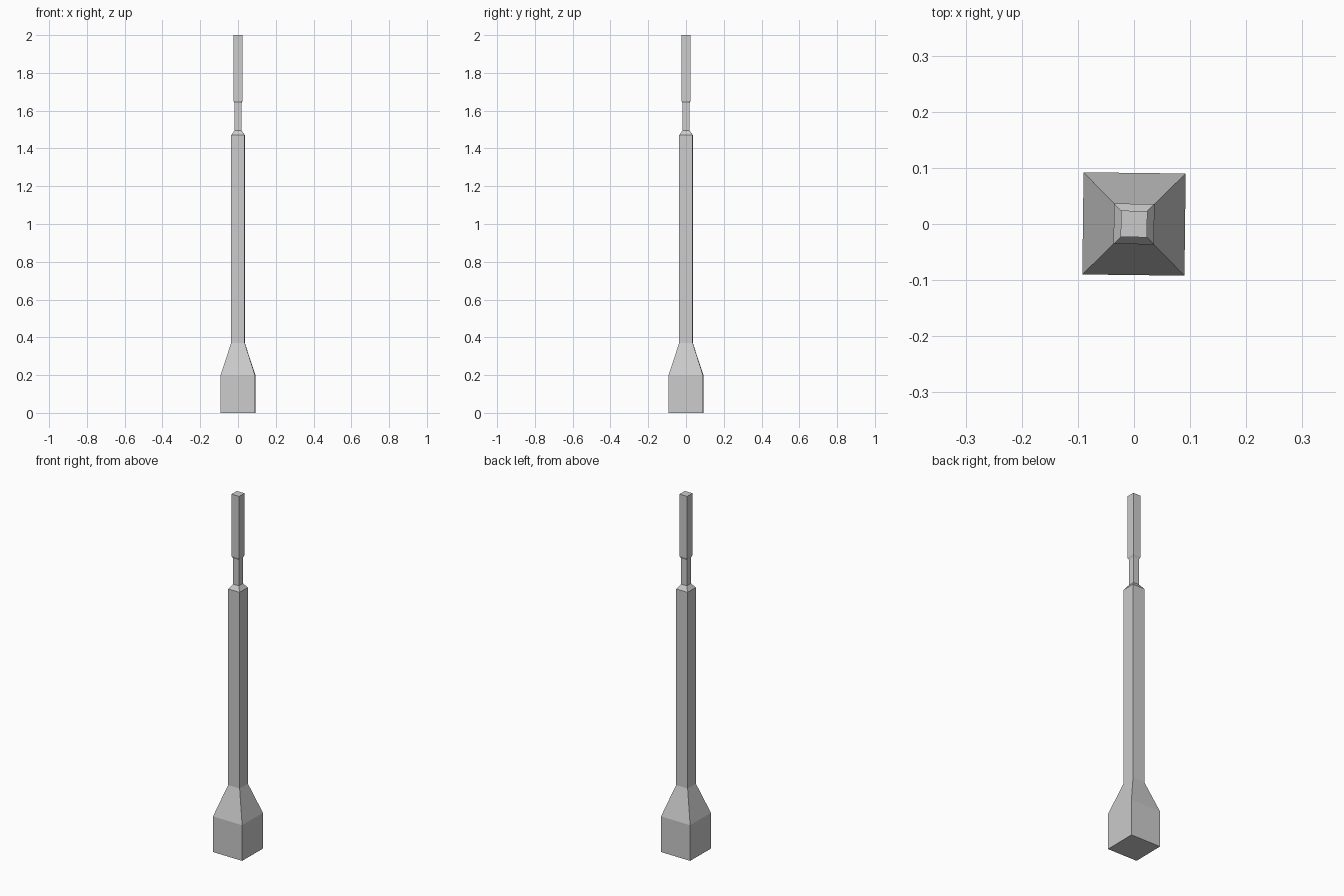
import bpy
import bmesh
import math

cube = bpy.data.objects.get("Cube")
if cube:
    bpy.data.objects.remove(cube, do_unlink=True)

grey = bpy.data.materials.new("light_grey")
grey.use_nodes = True
colour = (0.6, 0.6, 0.6, 1)
grey.diffuse_color = colour
grey.node_tree.nodes["Principled BSDF"].inputs["Base Color"].default_value = colour


def square_tower(name, profile, twist):
    """Loft square rings, given as (half width, height), into a closed solid."""
    bm = bmesh.new()
    corners = ((-1, -1), (1, -1), (1, 1), (-1, 1))
    rings = [[bm.verts.new((x * half, y * half, z)) for x, y in corners]
             for half, z in profile]
    for low, high in zip(rings, rings[1:]):
        for i in range(4):
            j = (i + 1) % 4
            bm.faces.new((low[i], low[j], high[j], high[i]))
    bm.faces.new(rings[0][::-1])
    bm.faces.new(rings[-1])
    mesh = bpy.data.meshes.new(name)
    bm.to_mesh(mesh)
    bm.free()
    mesh.materials.append(grey)
    obj = bpy.data.objects.new(name, mesh)
    obj.rotation_euler.z = math.radians(twist)
    bpy.context.collection.objects.link(obj)
    return obj


# Wide foot, tapered shoulder, long shaft, thin neck and thicker tip
square_tower("tower", [
    (0.091, 0), (0.091, 0.2),
    (0.036, 0.37), (0.036, 1.47),
    (0.018, 1.495), (0.018, 1.64),
    (0.0235, 1.652), (0.0235, 2),
], twist=-0.7)
